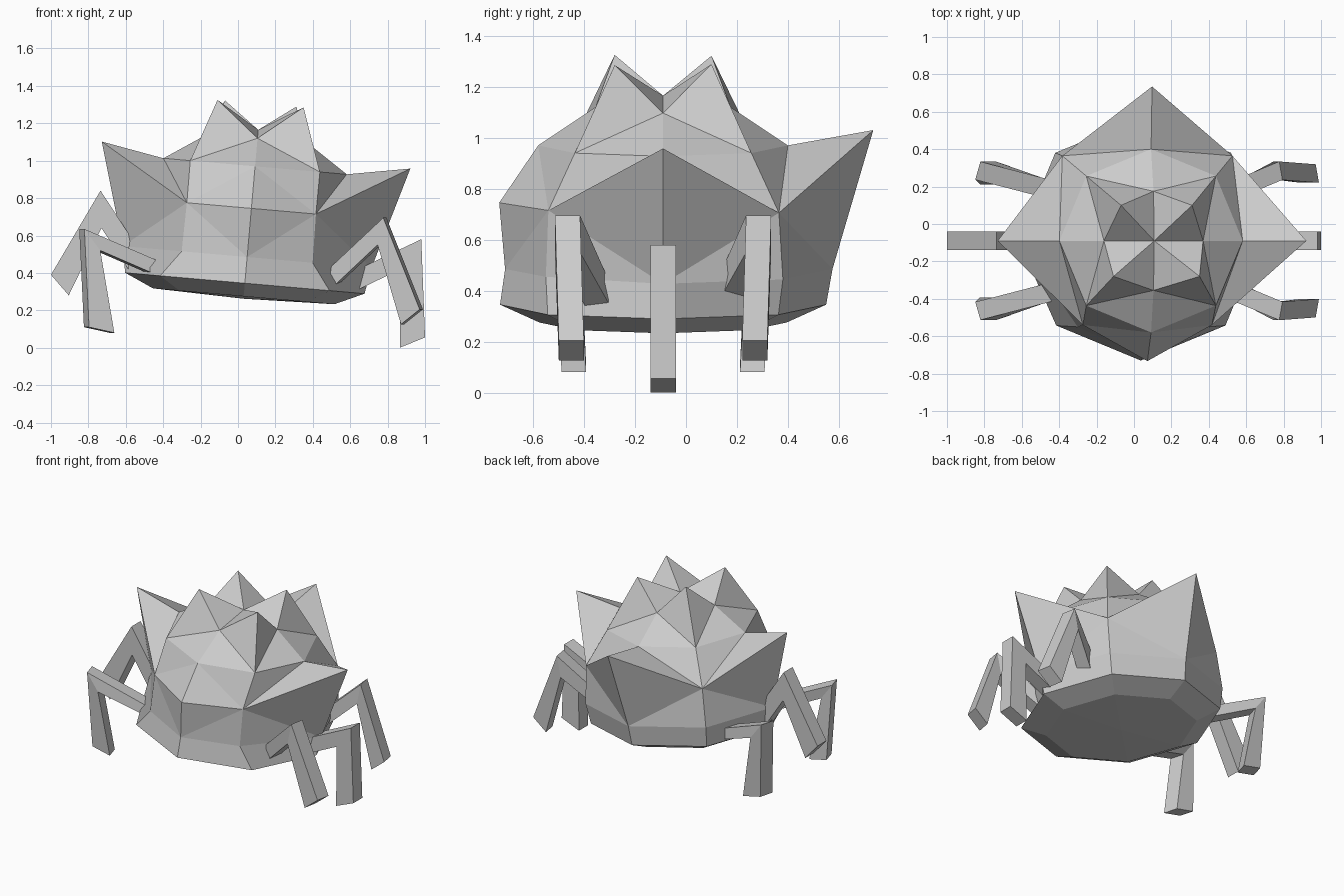
import bpy, bmesh, math
from mathutils import Vector

if "Cube" in bpy.data.objects:
    bpy.data.objects.remove(bpy.data.objects["Cube"], do_unlink=True)

grey = bpy.data.materials.new("stone grey")
grey.use_nodes = True
colour = (0.6, 0.6, 0.6, 1)
grey.diffuse_color = colour
grey.node_tree.nodes["Principled BSDF"].inputs["Base Color"].default_value = colour

TILT = 0.0875      # the shell leans towards +x
MID_Y = -0.09      # the body sits slightly forward


def make_object(name, bm):
    bmesh.ops.recalc_face_normals(bm, faces=bm.faces)
    mesh = bpy.data.meshes.new(name)
    bm.to_mesh(mesh)
    bm.free()
    mesh.materials.append(grey)
    obj = bpy.data.objects.new(name, mesh)
    bpy.context.collection.objects.link(obj)
    return obj


def lean(p):
    x, y, z = p
    return Vector((x + 0.03 + TILT * (z - 0.27), y + MID_Y, z - TILT * x))


# Body: eight-sided rings, even corners face along the axes, odd ones are diagonal
SIDES = 8
RIGHT, BACK, LEFT, FRONT = 0, 2, 4, 6
DIAGONALS = {1: (1, 1), 3: (-1, 1), 5: (-1, -1), 7: (1, -1)}


def ring(radius, z):
    turn = math.tau / SIDES
    return [(radius * math.cos(i * turn), radius * math.sin(i * turn), z)
            for i in range(SIDES)]


crown = ring(0.265, 1.12)
shoulder = ring(0.49, 0.97)
waist = ring(0.643, 0.745)
hip_ring = ring(0.665, 0.485)
rim = ring(0.64, 0.345)
base = ring(0.485, 0.275)

# Four crown peaks, and a narrower front face
for i, (sx, sy) in DIAGONALS.items():
    crown[i] = (sx * (0.19 if sy > 0 else 0.23), sy * 0.19, 1.305)
    if sy < 0:
        waist[i] = (sx * 0.345, -0.45, 0.745)
        hip_ring[i] = (sx * 0.35, -0.46, 0.485)
hip_ring[FRONT] = (0, -0.62, 0.485)

# Large spikes on both sides and the back
for i in (RIGHT, BACK, LEFT):
    x, y, z = waist[i]
    length = 0.825 / 0.643
    waist[i] = (x * length, y * length, 1.03)

bm = bmesh.new()
rings = [[bm.verts.new(lean(p)) for p in r]
         for r in (crown, shoulder, waist, hip_ring, rim, base)]
top = bm.verts.new(lean((0, 0, 1.165)))
bottom = bm.verts.new(lean((0, 0, 0.262)))

for level, (upper, lower) in enumerate(zip(rings, rings[1:])):
    for i in range(SIDES):
        j = (i + 1) % SIDES
        # The crease starts at an axis corner above the spikes, at a diagonal below
        starts_here = (i % 2 == 0) == (level < 2)
        if level > 2:
            bm.faces.new((upper[i], upper[j], lower[j], lower[i]))
        elif starts_here:
            bm.faces.new((upper[i], upper[j], lower[j]))
            bm.faces.new((upper[i], lower[j], lower[i]))
        else:
            bm.faces.new((upper[i], upper[j], lower[i]))
            bm.faces.new((upper[j], lower[j], lower[i]))
for i in range(SIDES):
    j = (i + 1) % SIDES
    bm.faces.new((top, rings[0][j], rings[0][i]))
    bm.faces.new((bottom, rings[-1][i], rings[-1][j]))
make_object("body", bm)


# Legs: bent square bars given by outer and inner (x, z) at hip, knee and foot
def leg(name, outer, inner, offsets, yaw, side):
    bm = bmesh.new()
    across = Vector((-math.sin(yaw), math.cos(yaw), 0)) * 0.05
    sections = []
    for (ox, oz), (ix, iz), off in zip(outer, inner, offsets):
        a, b = Vector((ox, off, oz)), Vector((ix, off, iz))
        corners = (a + across, a - across, b - across, b + across)
        sections.append([bm.verts.new((c.x, MID_Y + side * c.y, c.z)) for c in corners])
    for s, t in zip(sections, sections[1:]):
        for i in range(4):
            j = (i + 1) % 4
            bm.faces.new((s[i], s[j], t[j], t[i]))
    bm.faces.new(sections[0])
    bm.faces.new(sections[-1])
    make_object(name, bm)


for side, place in ((1, "back"), (-1, "front")):
    leg(place + "_left_leg",
        [(0.46, 0.39), (0.785, 0.695), (0.98, 0.205)],
        [(0.5, 0.31), (0.755, 0.55), (0.88, 0.125)],
        (0.24, 0.375, 0.36), math.radians(10), side)
    leg(place + "_right_leg",
        [(-0.43, 0.46), (-0.835, 0.635), (-0.81, 0.11)],
        [(-0.45, 0.39), (-0.75, 0.52), (-0.675, 0.08)],
        (0.27, 0.375, 0.35), math.radians(-16), side)

leg("middle_left_leg",
    [(0.6, 0.4), (0.98, 0.58), (1.0, 0.055)],
    [(0.6, 0.29), (0.87, 0.42), (0.865, 0.0)],
    (0, 0, 0), 0, 1)
leg("middle_right_leg",
    [(-0.52, 0.51), (-0.735, 0.84), (-1.0, 0.39)],
    [(-0.58, 0.41), (-0.73, 0.64), (-0.905, 0.28)],
    (0, 0, 0), 0, 1)
